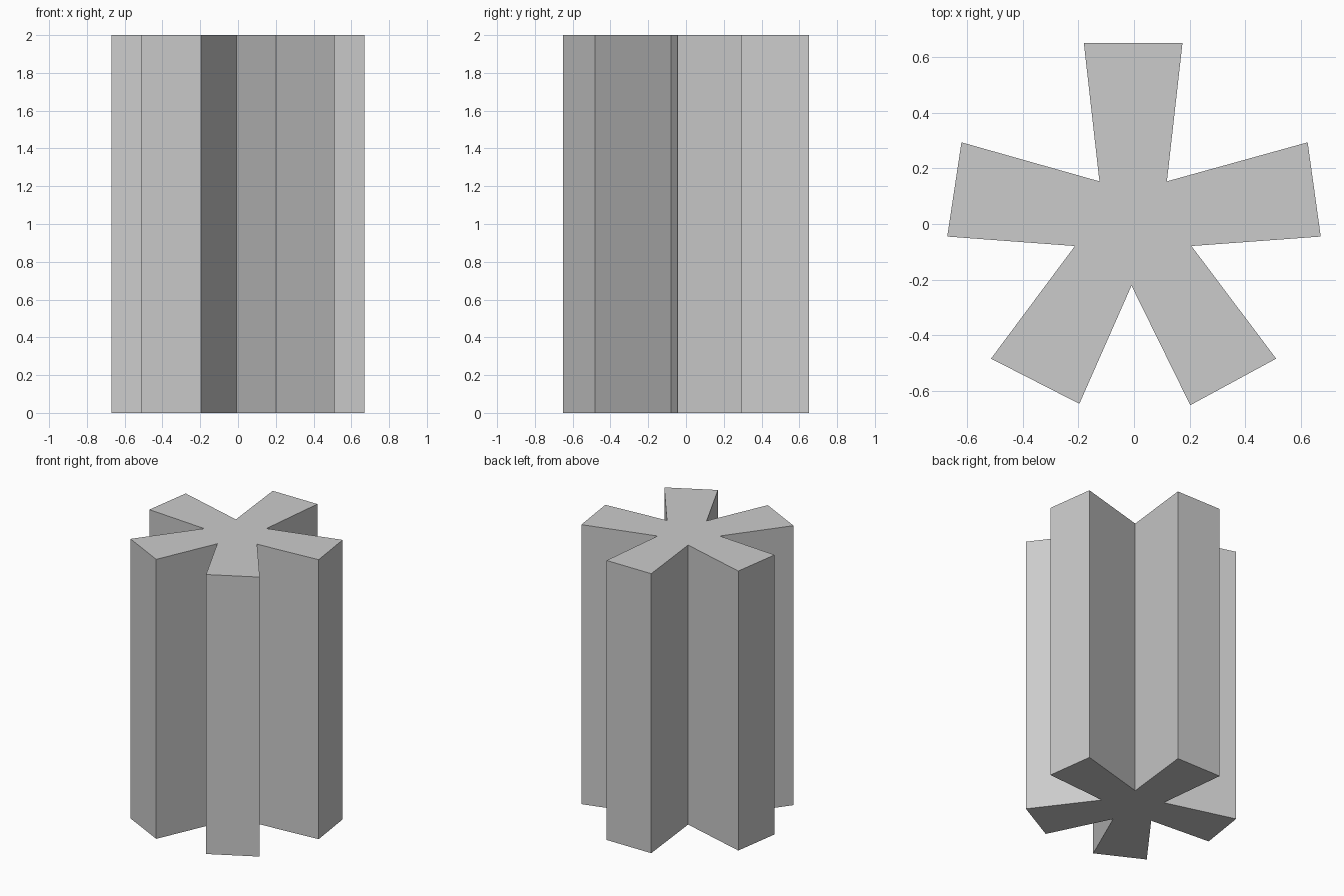
import bpy
import bmesh

cube = bpy.data.objects.get("Cube")
if cube:
    bpy.data.objects.remove(cube, do_unlink=True)

HEIGHT = 2.0

# Five-armed star outline, clockwise from the back arm
OUTLINE = [
    (-0.18, 0.65), (0.174, 0.65), (0.118, 0.153),       # back arm
    (0.623, 0.293), (0.67, -0.045), (0.206, -0.079),    # left arm
    (0.51, -0.483), (0.202, -0.65), (-0.009, -0.221),   # front left arm
    (-0.196, -0.645), (-0.513, -0.483), (-0.212, -0.079),  # front right arm
    (-0.67, -0.045), (-0.619, 0.293), (-0.124, 0.153),  # right arm
]

# Plain grey material
grey = bpy.data.materials.new("plain_grey")
grey.use_nodes = True
colour = (0.6, 0.6, 0.6, 1.0)
grey.diffuse_color = colour
grey.node_tree.nodes["Principled BSDF"].inputs["Base Color"].default_value = colour

# Star column: the outline extruded straight up
bm = bmesh.new()
base = bm.faces.new([bm.verts.new((x, y, 0)) for x, y in OUTLINE])
top = bmesh.ops.extrude_face_region(bm, geom=[base], use_keep_orig=True)
top_verts = [g for g in top["geom"] if isinstance(g, bmesh.types.BMVert)]
bmesh.ops.translate(bm, verts=top_verts, vec=(0, 0, HEIGHT))
bmesh.ops.recalc_face_normals(bm, faces=bm.faces)

mesh = bpy.data.meshes.new("star_column")
bm.to_mesh(mesh)
bm.free()
mesh.materials.append(grey)
column = bpy.data.objects.new("star_column", mesh)
bpy.context.collection.objects.link(column)
